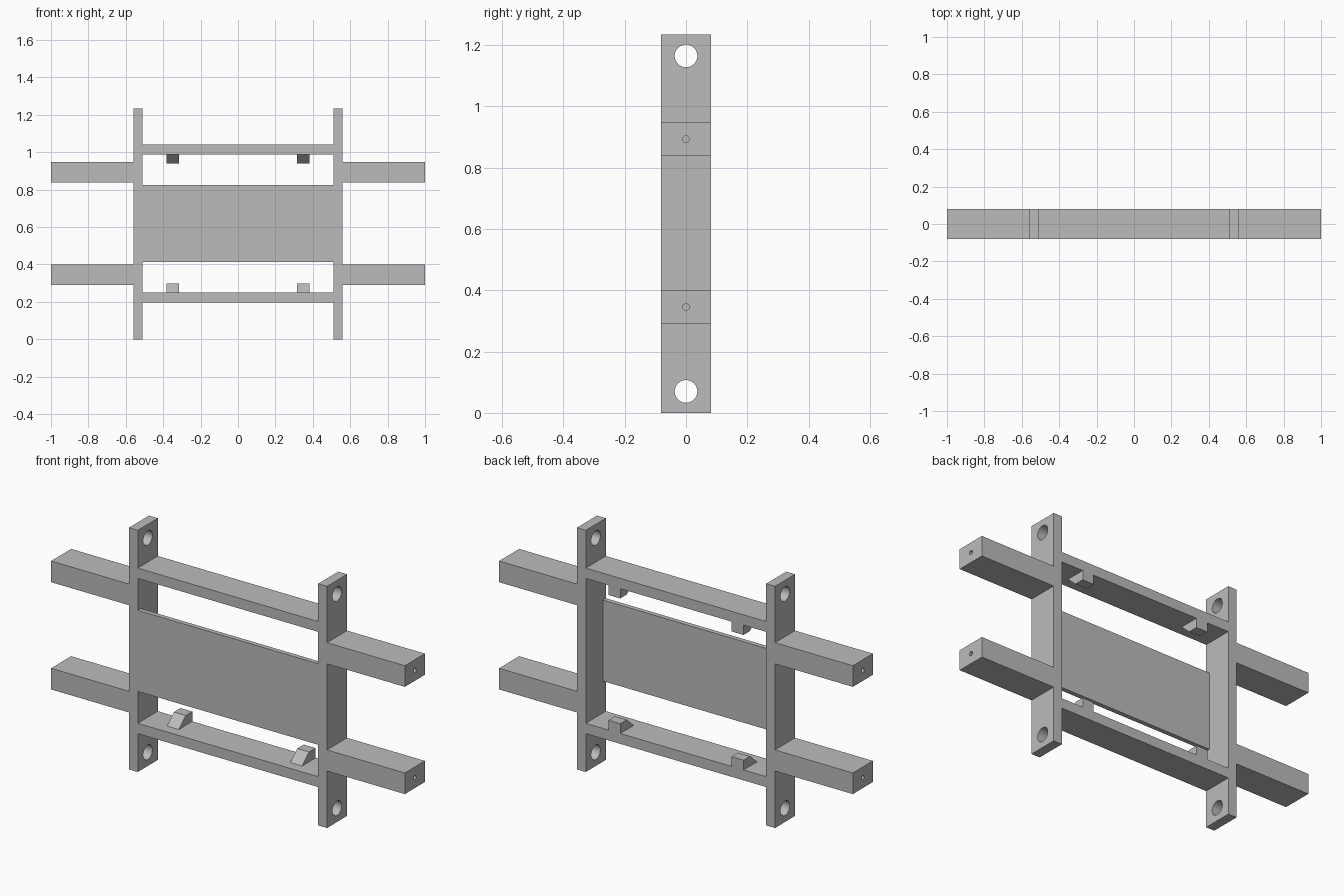
import bpy, bmesh, math
from mathutils import Matrix

if "Cube" in bpy.data.objects:
    bpy.data.objects.remove(bpy.data.objects["Cube"], do_unlink=True)

# Main sizes
HEIGHT, MID, HALF_DEPTH = 1.235, 0.619, 0.081
INNER, OUTER = 0.51, 0.56        # upright faces along x
RAIL = (0.37, 0.423)             # rail distances from mid height
ARM_CENTRE, ARM_HALF = 0.274, 0.054

grey = bpy.data.materials.new("plain grey")
grey.use_nodes = True
grey.diffuse_color = (0.5, 0.5, 0.5, 1)
grey.node_tree.nodes["Principled BSDF"].inputs["Base Color"].default_value = (0.5, 0.5, 0.5, 1)


def finish(name, bm):
    bmesh.ops.recalc_face_normals(bm, faces=bm.faces)
    mesh = bpy.data.meshes.new(name)
    bm.to_mesh(mesh)
    bm.free()
    mesh.materials.append(grey)
    obj = bpy.data.objects.new(name, mesh)
    bpy.context.collection.objects.link(obj)
    return obj


def box(name, x, y, z):
    bm = bmesh.new()
    bmesh.ops.create_cube(bm, size=1)
    for v in bm.verts:
        for i, span in enumerate((x, y, z)):
            v.co[i] = span[0] if v.co[i] < 0 else span[1]
    return finish(name, bm)


def prism(name, profile, x):
    """Extrude a y-z profile along x."""
    bm = bmesh.new()
    face = bm.faces.new([bm.verts.new((x[0], y, z)) for y, z in profile])
    new = bmesh.ops.extrude_face_region(bm, geom=[face])["geom"]
    bmesh.ops.translate(bm, vec=(x[1] - x[0], 0, 0),
                        verts=[g for g in new if isinstance(g, bmesh.types.BMVert)])
    return finish(name, bm)


def drill(obj, x, z, radius, length):
    """Cut a round hole running along x."""
    bm = bmesh.new()
    bmesh.ops.create_cone(bm, cap_ends=True, segments=40, radius1=radius, radius2=radius,
                          depth=length, matrix=Matrix.Translation((x, 0, z))
                          @ Matrix.Rotation(math.pi / 2, 4, 'Y'))
    cutter = finish("hole_cutter", bm)
    cutter.hide_render = True
    mod = obj.modifiers.new("hole", 'BOOLEAN')
    mod.operation, mod.solver, mod.object = 'DIFFERENCE', 'EXACT', cutter
    bpy.ops.object.select_all(action='DESELECT')
    bpy.context.view_layer.objects.active = obj
    obj.select_set(True)
    bpy.ops.object.modifier_apply(modifier=mod.name)
    bpy.data.objects.remove(cutter, do_unlink=True)
    bpy.ops.object.shade_smooth_by_angle(angle=math.radians(30))


depth = (-HALF_DEPTH, HALF_DEPTH)

for side, sx in (("left", 1), ("right", -1)):
    # Uprights with a mounting hole at each end
    upright = box(side + "_upright", sorted((sx * INNER, sx * OUTER)), depth, (0, HEIGHT))
    for z in (0.07, HEIGHT - 0.07):
        drill(upright, sx * (INNER + OUTER) / 2, z, 0.037, 0.2)

    for level, sz in (("upper", 1), ("lower", -1)):
        # Side arms with a small blind hole in the end
        z = MID + sz * ARM_CENTRE
        arm = box(f"{level}_{side}_arm", sorted((sx * OUTER, sx)), depth,
                  (z - ARM_HALF, z + ARM_HALF))
        drill(arm, sx, z, 0.011, 0.2)

        # Wedge clips on the inner faces of the rails, sloped to the front
        root = MID + sz * RAIL[0]
        tip = root - sz * 0.05
        prism(f"{level}_{side}_clip",
              [(-0.028, root), (HALF_DEPTH, root), (HALF_DEPTH, tip), (0.028, tip)],
              sorted((sx * 0.315, sx * 0.382)))

# Cross rails
for level, sz in (("upper", 1), ("lower", -1)):
    box(level + "_rail", (-INNER, INNER), depth, sorted(MID + sz * r for r in RAIL))

# Thin centre panel, flush with the front
box("centre_panel", (-INNER, INNER), (-HALF_DEPTH, -HALF_DEPTH + 0.024),
    (MID - 0.207, MID + 0.207))
